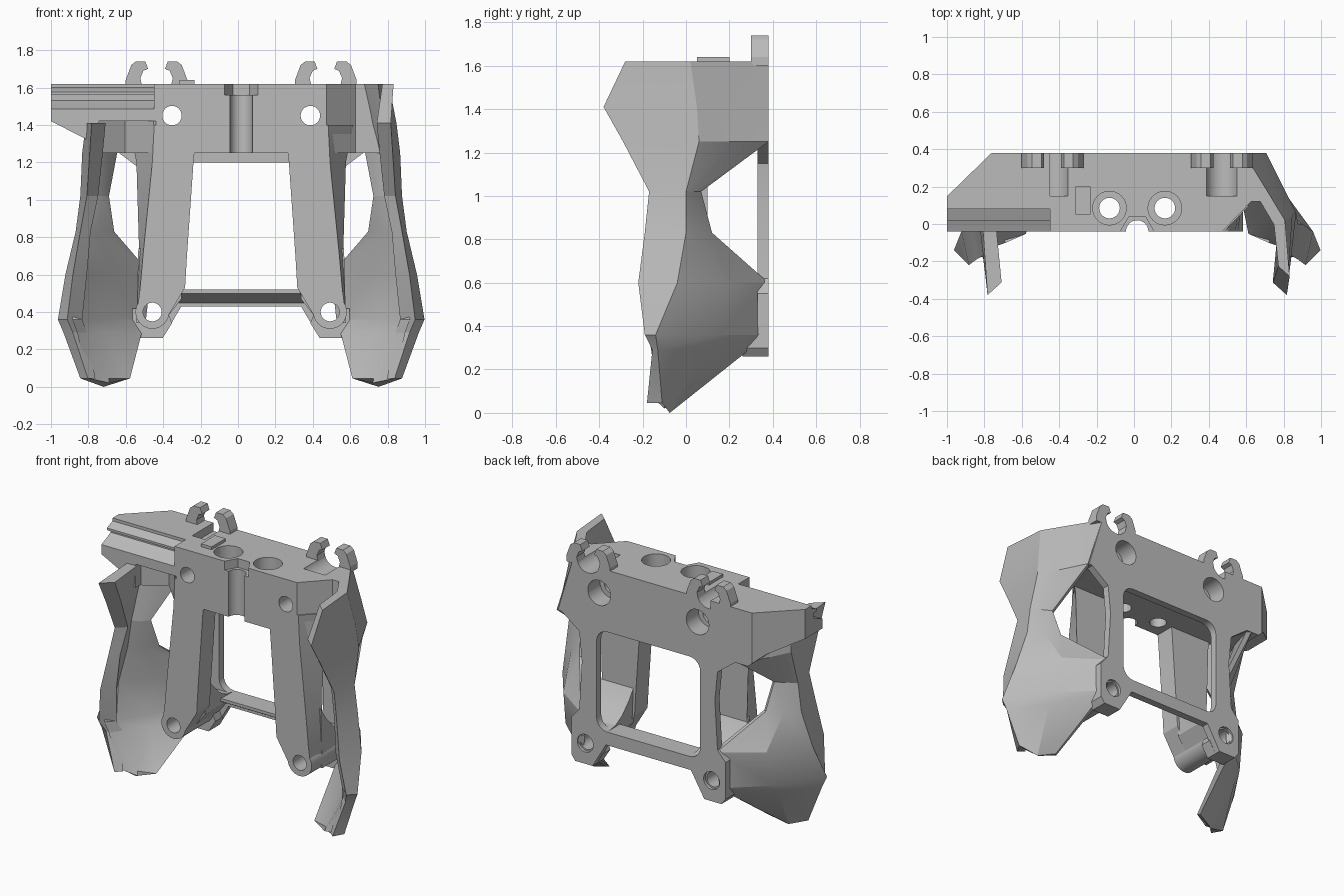
import bpy, bmesh, math
from mathutils import Vector

cube = bpy.data.objects.get("Cube")
if cube:
    bpy.data.objects.remove(cube, do_unlink=True)

MID = 0.017  # plane of symmetry of the frame
gray = bpy.data.materials.new("plain gray")
gray.use_nodes = True
gray.diffuse_color = (0.5, 0.5, 0.5, 1)
gray.node_tree.nodes["Principled BSDF"].inputs["Base Color"].default_value = (0.5, 0.5, 0.5, 1)


def finish(bm, name):
    bmesh.ops.recalc_face_normals(bm, faces=bm.faces)
    mesh = bpy.data.meshes.new(name)
    bm.to_mesh(mesh)
    bm.free()
    mesh.materials.append(gray)
    ob = bpy.data.objects.new(name, mesh)
    bpy.context.collection.objects.link(ob)
    return ob


def loft(name, rings):
    """Closed skin through matching rings of points, capped at both ends."""
    bm = bmesh.new()
    rows = [[bm.verts.new(p) for p in ring] for ring in rings]
    n = len(rows[0])
    for a, b in zip(rows, rows[1:]):
        for i in range(n):
            j = (i + 1) % n
            bm.faces.new((a[i], a[j], b[j], b[i]))
    bm.faces.new(rows[0])
    bm.faces.new(rows[-1])
    return finish(bm, name)


def prism(name, pts, axis, lo, hi):
    """Extrude a 2D outline along the x, y or z axis."""
    def place(p, d):
        return {"x": (d, p[0], p[1]), "y": (p[0], d, p[1]), "z": (p[0], p[1], d)}[axis]
    return loft(name, [[place(p, d) for p in pts] for d in (lo, hi)])


def rod(name, u, v, r, axis, lo, hi, n=32):
    pts = [(u + r * math.cos(2 * math.pi * i / n), v + r * math.sin(2 * math.pi * i / n)) for i in range(n)]
    return prism(name, pts, axis, lo, hi)


def both(half):
    """Complete an outline by mirroring it in x."""
    return half + [(-x, y) for x, y in reversed(half)]


def activate(ob):
    bpy.ops.object.select_all(action="DESELECT")
    ob.select_set(True)
    bpy.context.view_layer.objects.active = ob


def cut(ob, *cutters):
    activate(ob)
    for c in cutters:
        mod = ob.modifiers.new("cut", "BOOLEAN")
        mod.operation = "DIFFERENCE"
        mod.solver = "EXACT"
        mod.object = c
        bpy.ops.object.modifier_apply(modifier=mod.name)
        bpy.data.objects.remove(c, do_unlink=True)


def rail_cutter():
    """Stepped rail profile removed from the front of the side arm."""
    pts = [(0.08, 1.7), (0.08, 1.6), (0.02, 1.575), (0.02, 1.56), (0.06, 1.56), (0.06, 1.53),
           (0.02, 1.51), (-0.04, 1.485), (-0.1, 1.485), (-0.1, 1.7)]
    return prism("rail_cutter", pts, "x", -1.2, -0.467)


parts = []

# Top beam with chamfered ends and sloping end faces
plan = both([(0.455, -0.04), (0.61, 0.12), (0.73, 0.12), (0.57, 0.38)])
low = both([(0.455, -0.04), (0.61, 0.12), (0.79, 0.12), (0.68, 0.38)])
beam = loft("top_beam", [[(x, y, 1.25) for x, y in low], [(x, y, 1.62) for x, y in plan]])
cut(beam, rail_cutter(), rod("c", 0, -0.04, 0.06, "z", 1.1, 1.7),
    rod("c", 0, -0.04, 0.09, "z", 1.56, 1.7, 6))
for s in (-1, 1):
    cut(beam, rod("c", s * 0.148, 0.085, 0.055, "z", 1.1, 1.7),
        rod("c", s * 0.148, 0.085, 0.09, "z", 1.5, 1.7),
        rod("c", s * 0.37, 1.45, 0.052, "y", -0.2, 0.5),
        rod("c", s * 0.37, 1.45, 0.085, "y", 0.25, 0.5),
        rod("c", s * 0.4525, 1.65, 0.087, "y", 0.15, 0.5))
parts.append(beam)
parts.append(prism("top_tab", [(-0.33, 0.05), (-0.25, 0.05), (-0.25, 0.2), (-0.33, 0.2)], "z", 1.6, 1.64))

# Back plate with a rounded opening and angled feet
outline = both([(0.68, 1.27), (0.52, 1.15), (0.5, 0.95), (0.52, 0.62),
                (0.58, 0.55), (0.58, 0.3), (0.55, 0.26), (0.42, 0.26), (0.32, 0.43)])
back = prism("back_plate", outline, "y", 0.33, 0.38)
window = []
for cx, cz, a0 in ((0.31, 1.12, 0), (-0.31, 1.12, 90), (-0.31, 0.6, 180), (0.31, 0.6, 270)):
    for k in range(6):
        a = math.radians(a0 + 18 * k)
        window.append((cx + 0.08 * math.cos(a), cz + 0.08 * math.sin(a)))
cut(back, prism("c", window, "y", 0.2, 0.5))
for s in (-1, 1):
    cut(back, rod("c", s * 0.475, 0.4, 0.06, "y", 0.2, 0.5))
parts.append(back)
# Lower crossbar with a sloping underside
parts.append(prism("lower_crossbar", [(0.36, 0.43), (0.36, 0.52), (0.24, 0.52), (0.24, 0.5)], "x", -0.34, 0.34))

# Wing outline, one row per height: thickness, web bulge, back edge, outer ridge, front edge
wing_rows = [
    (1.62, 0.06, 0.0, (0.57, 0.38), (0.79, 0.02), (0.815, -0.28)),
    (1.41, 0.075, 0.0, (0.64, 0.38), (0.83, 0.05), (0.80, -0.38)),
    (1.25, 0.07, 0.0, (0.69, 0.38), (0.85, 0.06), (0.81, -0.29)),
    (1.02, 0.06, 0.0, (0.73, 0.07), (0.86, 0.0), (0.825, -0.17)),
    (0.83, 0.055, 0.01, (0.70, 0.12), (0.885, 0.0), (0.86, -0.19)),
    (0.60, 0.075, 0.05, (0.51, 0.38), (0.94, -0.04), (0.90, -0.22)),
    (0.36, 0.08, 0.04, (0.54, 0.37), (0.98, -0.14), (0.93, -0.19)),
    (0.29, 0.075, 0.035, (0.56, 0.29), (0.95, -0.13), (0.90, -0.155)),
    (0.045, 0.04, 0.0, (0.61, -0.04), (0.86, -0.11), (0.82, -0.18)),
]


def wing(name, s, rows):
    """Faceted shell with a bevelled front edge."""
    rings = []
    for z, thick, bulge, b, m, f in rows:
        back_pt, ridge, front = (Vector((s * p[0], p[1], z)) for p in (b, m, f))
        d1 = Vector((-s * 0.77, -0.64, 0)) * thick
        d2 = Vector((-s, -0.1, 0)) * thick
        web = (back_pt + ridge) / 2 + Vector((s * 0.77, 0.64, 0)) * bulge
        lip = front + d2 + Vector((0, thick, 0))
        rings.append([back_pt, web, ridge, front, lip, ridge + (d1 + d2) * 0.55, web + d1, back_pt + d1 * 0.5])
    # The tip dips lowest at the middle of its web
    rings[-1][1].z = 0.0
    rings[-1][6].z = 0.02
    return loft(name, rings)


for s, side in ((-1, "right"), (1, "left")):
    parts.append(wing(side + "_wing", s, wing_rows if s > 0 else wing_rows[1:]))

    # Front leg with an angled outer flank
    rings = []
    for z, inner, outer, rear in ((1.4, 0.235, 0.465, 0.6), (1.2, 0.255, 0.475, 0.56),
                                  (0.7, 0.29, 0.525, 0.545), (0.53, 0.3, 0.54, 0.555), (0.38, 0.39, 0.56, 0.56)):
        rings.append([(s * inner, -0.04, z), (s * outer, -0.04, z), (s * rear, 0.1, z), (s * inner, 0.1, z)])
    leg = loft(side + "_front_leg", rings)
    # Round boss under the leg
    boss = rod(side + "_foot_boss", s * 0.475, 0.4, 0.09, "y", -0.04, 0.3)
    # Angular foot pad behind the boss
    pad = prism(side + "_foot_pad", [(s * x, z) for x, z in (
        (0.42, 0.26), (0.55, 0.26), (0.58, 0.3), (0.58, 0.42), (0.4, 0.42), (0.37, 0.34))], "y", 0.26, 0.34)
    # Curved saddle from the leg to the lower back plate
    rings = []
    for y, top in ((0.08, 0.74), (0.14, 0.65), (0.22, 0.57), (0.29, 0.53), (0.36, 0.52)):
        section = [(0.31, top), (0.55, top), (0.56, 0.34), (0.42, 0.34), (0.32, 0.47)]
        rings.append([(s * x, y, z) for x, z in section])
    saddle = loft(side + "_saddle", rings)
    for ob in (leg, boss, pad, saddle):
        cut(ob, rod("c", s * 0.475, 0.4, 0.05, "y", -0.2, 0.5))
    parts += [leg, boss, pad, saddle]

    # Pairs of clip hooks on the rear top edge
    for t in (-1, 1):
        hook = [(0.075, 1.6), (0.087, 1.65), (0.07, 1.69), (0.045, 1.7), (0.06, 1.74),
                (0.11, 1.74), (0.135, 1.72), (0.165, 1.64), (0.165, 1.6)]
        pts = [(s * 0.4525 + t * x, z) for x, z in hook]
        parts.append(prism(side + "_clip_hook", pts, "y", 0.3, 0.38))

# Side arm with a stepped rail along its front
arm = prism("side_arm", [(-1.017, 1.62), (-0.467, 1.62), (-0.467, 1.25), (-0.75, 1.25), (-0.84, 1.33), (-1.017, 1.42)],
            "y", -0.04, 0.38)
cut(arm,
    prism("c", [(-1.2, -0.03), (-1.2, 0.5), (-0.655, 0.5)], "z", 1, 1.8),
    prism("c", [(-0.4, -0.1), (-0.467, -0.04), (-0.62, 0.12), (-0.76, 0.02), (-0.76, -0.1)], "z", 1, 1.42),
    rail_cutter())
parts.append(arm)
# Squared shoulder where the rail meets the beam
parts.append(prism("rail_shoulder", [(-0.467, -0.04), (-0.44, -0.04), (-0.44, 0.12), (-0.467, 0.12)], "z", 1.42, 1.62))

# Centre everything and keep the edges crisp
for ob in parts:
    ob.location.x = MID
    activate(ob)
    bpy.ops.object.shade_smooth_by_angle(angle=math.radians(20))
